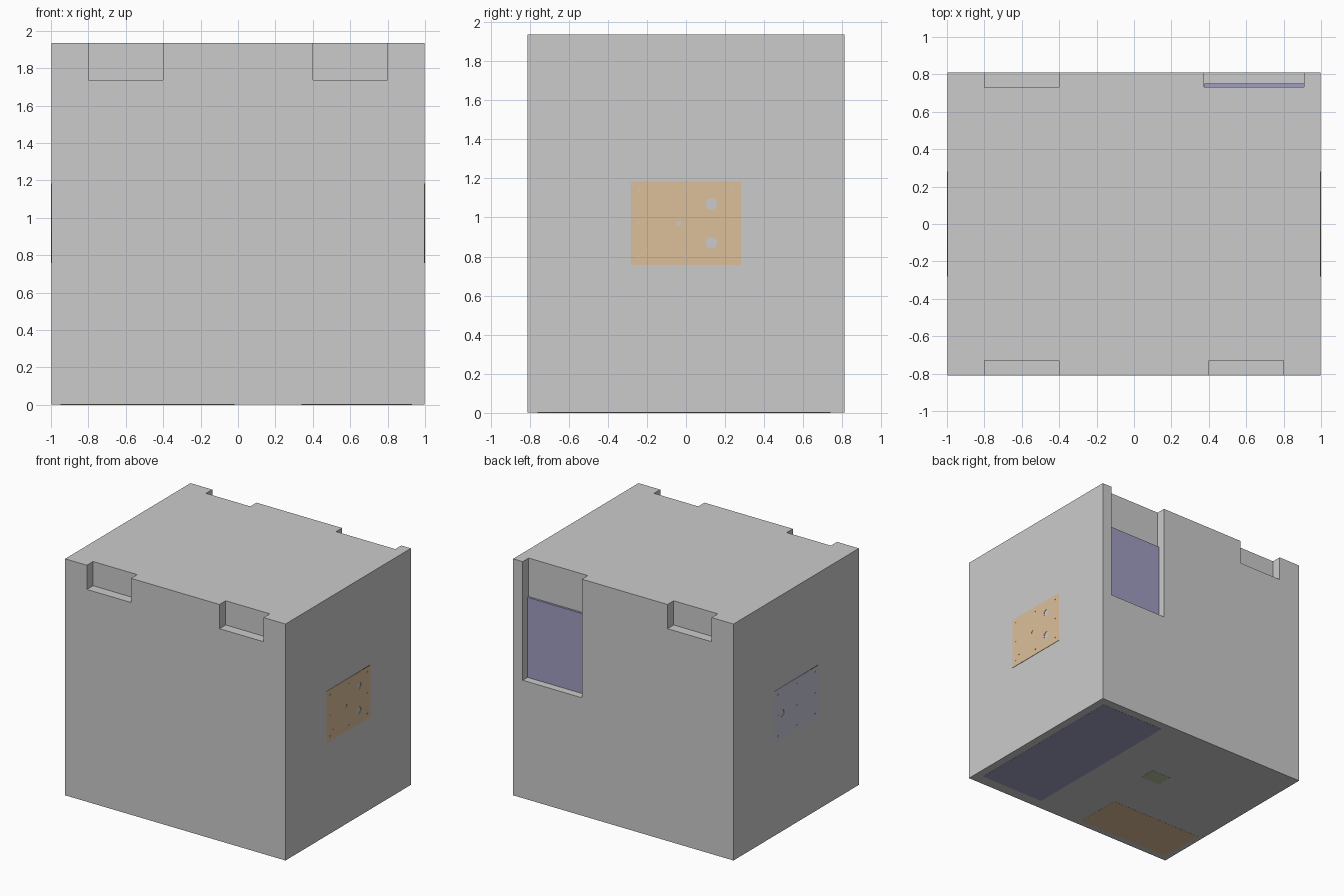
import bpy, math

if "Cube" in bpy.data.objects:
    bpy.data.objects.remove(bpy.data.objects["Cube"])


def paint(obj, name, rgb):
    mat = bpy.data.materials.get(name) or bpy.data.materials.new(name)
    mat.diffuse_color = (*rgb, 1)
    mat.use_nodes = True
    mat.node_tree.nodes["Principled BSDF"].inputs["Base Color"].default_value = mat.diffuse_color
    obj.data.materials.append(mat)


def box(name, lo, hi):
    bpy.ops.mesh.primitive_cube_add(size=1, location=[(a + b) / 2 for a, b in zip(lo, hi)])
    obj = bpy.context.object
    obj.name = obj.data.name = name
    obj.scale = [b - a for a, b in zip(lo, hi)]
    bpy.ops.object.transform_apply(location=False, rotation=False, scale=True)
    return obj


def cut(target, cutter):
    mod = target.modifiers.new("cut", 'BOOLEAN')
    mod.operation, mod.solver, mod.object = 'DIFFERENCE', 'EXACT', cutter
    bpy.context.view_layer.objects.active = target
    bpy.ops.object.modifier_apply(modifier=mod.name)
    bpy.data.objects.remove(cutter)


def drilled_plate(name, side, holes):
    """Thin rectangular plate with round holes, lying on the +x or -x wall."""
    curve = bpy.data.curves.new(name, 'CURVE')
    curve.dimensions, curve.fill_mode, curve.extrude = '2D', 'BOTH', 0.002
    outline = [(-.282, -.213), (.282, -.213), (.282, .213), (-.282, .213)]
    loops = [outline]
    for y, z, r in holes:
        n = 24 if r > .01 else 10
        loops.append([(side * y + r * math.cos(2 * math.pi * i / n),
                       z - PLATE_Z + r * math.sin(2 * math.pi * i / n)) for i in range(n)])
    for pts in loops:
        spline = curve.splines.new('POLY')
        spline.points.add(len(pts) - 1)
        for p, (u, v) in zip(spline.points, pts):
            p.co = (u, v, 0, 1)
        spline.use_cyclic_u = True
    obj = bpy.data.objects.new(name, curve)
    bpy.context.collection.objects.link(obj)
    obj.location = (side * .998, 0, PLATE_Z)
    obj.rotation_euler = (math.pi / 2, 0, side * math.pi / 2)
    bpy.ops.object.select_all(action='DESELECT')
    obj.select_set(True)
    bpy.context.view_layer.objects.active = obj
    bpy.ops.object.convert(target='MESH')
    return bpy.context.object


W, D, H = .997, .81, 1.935
PLATE_Z = .97

# Main block
block = box("main_block", (-W, -D, .001), (W, D, H))

# Top edge notches: two at the front, one at the back
for x, s in ((-.6, -1), (.6, -1), (-.6, 1)):
    y0, y1 = sorted((s * .73, s * .95))
    cut(block, box("notch", (x - .2, y0, 1.737), (x + .2, y1, 2.1)))

# Tall rear recess with its inset panel
cut(block, box("recess", (.375, .733, .965), (.91, .95, 2.1)))
panel = box("recess_panel", (.376, .732, .966), (.909, .75, 1.62))
paint(panel, "blue", (.35, .34, .53))

# Side plates with bolt holes around the rim
bolts = [(y, z, .005) for y in (-.24, .24) for z in (.8, .97, 1.14)]
bolts += [(0, .8, .005), (0, 1.14, .005)]
right = drilled_plate("right_plate", 1, bolts + [(-.2, .84, .005), (-.035, .97, .013),
                                                 (.13, 1.07, .029), (.13, .87, .029)])
paint(right, "orange", (.72, .52, .33))
left = drilled_plate("left_plate", -1, bolts + [(.19, .97, .029), (0, .97, .008)])
paint(left, "pale_blue", (.58, .58, .7))

# Flush plates on the underside
for name, lo, hi, colour, rgb in (
        ("base_plate_blue", (.34, -.72), (.93, .74), "blue", (.35, .34, .53)),
        ("base_plate_brown", (-.95, -.76), (-.1, -.36), "orange", (.72, .52, .33)),
        ("base_plate_green", (-.2, .06), (-.02, .2), "green", (.45, .52, .35))):
    paint(box(name, (*lo, 0), (*hi, .004)), colour, rgb)
